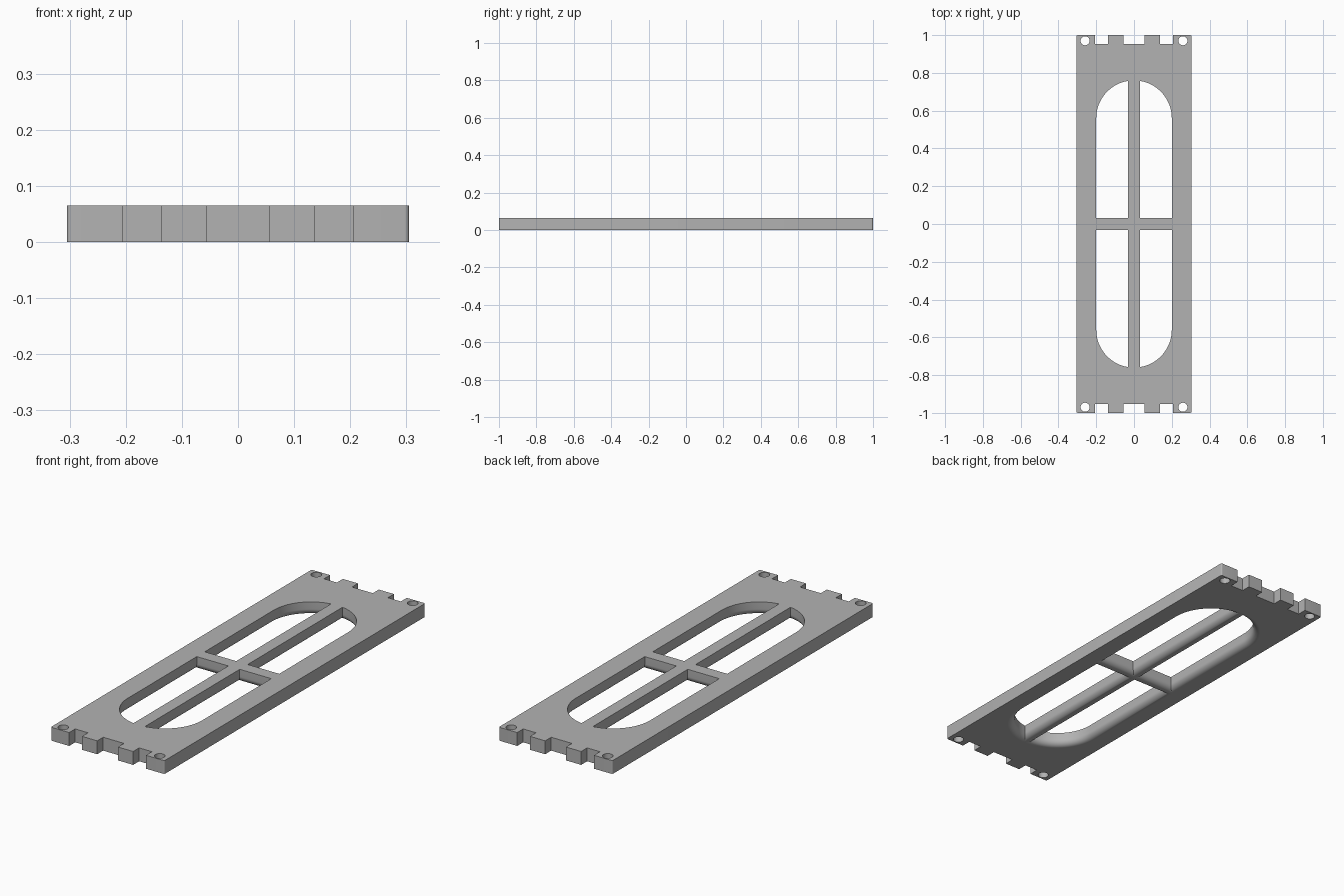
import bpy, bmesh
from math import sin, cos, pi, sqrt, asin

if "Cube" in bpy.data.objects:
    bpy.data.objects.remove(bpy.data.objects["Cube"])

HALF_X, HALF_Y, T = 0.305, 1.0, 0.065     # plate size
BAR, SLOT_R, SLOT_C = 0.0305, 0.2, 0.56   # half bar width, slot radius, arc centre
ROUND = 0.03                              # underside rounding of the openings


def loft(bm, rings):
    """Closed solid through a stack of rings with equal point counts."""
    loops = [[bm.verts.new(p) for p in ring] for ring in rings]
    for a, b in zip(loops, loops[1:]):
        for i in range(len(a)):
            j = (i + 1) % len(a)
            bm.faces.new((a[i], a[j], b[j], b[i]))
    bm.faces.new(loops[0][::-1])
    bm.faces.new(loops[-1])


def prism(bm, outline, low, high):
    loft(bm, [[(x, y, z) for x, y in outline] for z in (low, high)])


def arc(cx, cy, r, start, end, n):
    return [(cx + r * cos(start + (end - start) * i / n),
             cy + r * sin(start + (end - start) * i / n)) for i in range(n + 1)]


def rect(x0, x1, y0, y1):
    return [(x0, y0), (x1, y0), (x1, y1), (x0, y1)]


def opening(d):
    """Quarter of the slot beside the bars, grown outward by d."""
    inner, r = BAR - d, SLOT_R + d
    end = pi / 2 - asin(inner / r)
    return [(inner, inner), (r, inner)] + arc(0, SLOT_C, r, 0, end, 24)


def make_object(name, bm):
    bmesh.ops.recalc_face_normals(bm, faces=bm.faces)
    mesh = bpy.data.meshes.new(name)
    bm.to_mesh(mesh)
    bm.free()
    ob = bpy.data.objects.new(name, mesh)
    bpy.context.collection.objects.link(ob)
    return ob


# Plate with slightly rounded corners
bm = bmesh.new()
c = 0.008
outline = []
for k, (sx, sy) in enumerate([(1, 1), (-1, 1), (-1, -1), (1, -1)]):
    outline += arc(sx * (HALF_X - c), sy * (HALF_Y - c), c,
                   k * pi / 2, (k + 1) * pi / 2, 5)
prism(bm, outline, 0, T)
plate = make_object("frame_plate", bm)

# Openings with a rounded lower edge, screw holes and end notches
bm = bmesh.new()
steps = 10
profile = [(0, T + 0.05)]
for i in range(steps + 1):
    t = pi / 2 * i / steps
    profile.append((ROUND * (1 - cos(t)), ROUND * (1 - sin(t))))
profile.append((ROUND, -0.05))
for sx in (-1, 1):
    for sy in (-1, 1):
        loft(bm, [[(sx * x, sy * y, z) for x, y in opening(d)] for d, z in profile])
        prism(bm, arc(sx * 0.259, sy * 0.97, 0.024, 0, 2 * pi, 32)[:-1], -0.05, T + 0.05)
for sy in (-1, 1):
    for x0, x1 in ((-0.206, -0.137), (-0.056, 0.056), (0.137, 0.206)):
        prism(bm, rect(x0, x1, *sorted((sy * 0.954, sy * 1.05))), -0.05, T + 0.05)
cutter = make_object("opening_cutter", bm)
cutter.hide_render = True

# Cut the plate and bake the result
cut = plate.modifiers.new("openings", 'BOOLEAN')
cut.operation, cut.solver, cut.object = 'DIFFERENCE', 'EXACT', cutter
graph = bpy.context.evaluated_depsgraph_get()
baked = bpy.data.meshes.new_from_object(plate.evaluated_get(graph))
plate.modifiers.clear()
plate.data = baked
baked.name = "frame_plate"
bpy.data.objects.remove(cutter)

# Grey material
grey = bpy.data.materials.new("plain_grey")
grey.use_nodes = True
colour = (0.45, 0.45, 0.45, 1)
grey.diffuse_color = colour
grey.node_tree.nodes["Principled BSDF"].inputs["Base Color"].default_value = colour
baked.materials.clear()
baked.materials.append(grey)

# Smooth curved walls, flat top and underside
bpy.ops.object.select_all(action='DESELECT')
plate.select_set(True)
bpy.context.view_layer.objects.active = plate
bpy.ops.object.shade_smooth_by_angle(angle=pi / 6)
for face in baked.polygons:
    if abs(face.normal.z) > 0.999:
        face.use_smooth = False
